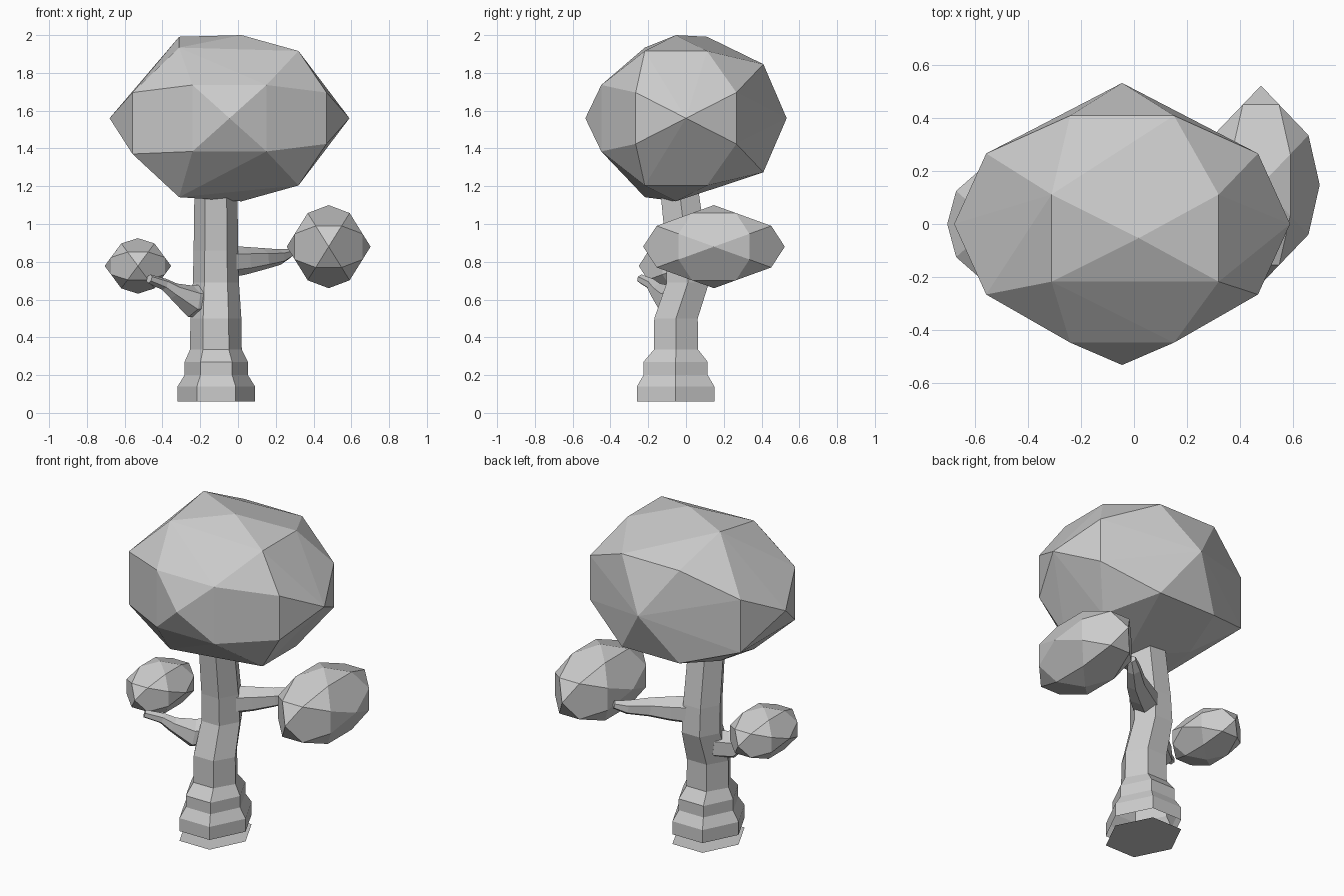
import bpy, bmesh, math
from mathutils import Vector

if "Cube" in bpy.data.objects:
    bpy.data.objects.remove(bpy.data.objects["Cube"])


def finish(name, bm):
    bmesh.ops.recalc_face_normals(bm, faces=bm.faces[:])
    me = bpy.data.meshes.new(name)
    bm.to_mesh(me)
    bm.free()
    ob = bpy.data.objects.new(name, me)
    bpy.context.collection.objects.link(ob)
    return ob


def loft(name, rings, cap_start=True):
    """Skin a list of equally sized point rings."""
    bm = bmesh.new()
    vs = [[bm.verts.new(p) for p in r] for r in rings]
    n = len(vs[0])
    for a, b in zip(vs, vs[1:]):
        for i in range(n):
            j = (i + 1) % n
            bm.faces.new((a[i], a[j], b[j], b[i]))
    bm.faces.new(vs[-1])
    if cap_start:
        bm.faces.new(vs[0])
    return finish(name, bm)


def hexagon(x, y, z, rx, ry):
    k = ry / math.sin(math.pi / 3)
    return [(x + rx * math.cos(i * math.pi / 3), y + k * math.sin(i * math.pi / 3), z)
            for i in range(6)]


def branch(name, path, sides=6):
    """Tapered tube along points (x, y, z, radius)."""
    pts = [Vector(p[:3]) for p in path]
    rings = []
    for i, p in enumerate(path):
        d = (pts[min(i + 1, len(pts) - 1)] - pts[max(i - 1, 0)]).normalized()
        side = d.cross(Vector((0, 0, 1))).normalized()
        up = side.cross(d)
        rings.append([pts[i] + p[3] * (math.cos(t) * side + math.sin(t) * up)
                      for t in (2 * math.pi * (k + .5) / sides for k in range(sides))])
    return loft(name, rings)


def foliage(name, centre, radii, warp=None):
    """Faceted blob: icosidodecahedron hull, optionally warped."""
    pts = []
    for s in (-1, 1):
        pts += [(s, 0, 0), (0, s, 0), (0, 0, s)]
        for t in (-1, 1):
            for u in (-1, 1):
                a, b, c = .809 * s, .5 * t, .309 * u
                pts += [(a, b, c), (c, a, b), (b, c, a)]
    bm = bmesh.new()
    for p in pts:
        q = warp(*p) if warp else p
        bm.verts.new([c + r * v for c, r, v in zip(centre, radii, q)])
    bmesh.ops.convex_hull(bm, input=bm.verts[:])
    loose = [v for v in bm.verts if not v.link_faces]
    bmesh.ops.delete(bm, geom=loose, context='VERTS')
    bmesh.ops.dissolve_limit(bm, angle_limit=.02, verts=bm.verts[:], edges=bm.edges[:])
    return finish(name, bm)


def crown_warp(x, y, z):
    if abs(z) > .7:                      # top and bottom corners
        y -= .1
        if abs(z) > .99:
            x += .1
        elif x < 0:
            x *= .84
            z = (.98 if y > 0 else .85) if z > 0 else (-.83 if y > 0 else -.95)
        else:
            x *= 1.15
    elif .7 < abs(y) < .99:              # back rises higher than the front
        z *= 1.3 if y > 0 else .8
        y *= .95 if y > 0 else 1.04
    elif .7 < abs(x) < .99 and x < 0 and z < 0:
        z = -.43
    return x, y, z


# Flat ground plate just below the open trunk
bm = bmesh.new()
bm.faces.new([bm.verts.new(p) for p in hexagon(-.115, -.055, 0, .205, .205)])
finish("ground_plate", bm)

# Stepped, bent six-sided trunk: x, y, z, rx, ry
trunk = [(-.115, -.055, .06, .205, .205), (-.115, -.055, .14, .205, .205),
         (-.115, -.055, .20, .168, .170), (-.115, -.055, .27, .168, .170),
         (-.117, -.053, .335, .137, .117), (-.117, -.053, .50, .135, .115),
         (-.117, .01, .69, .122, .112), (-.117, .003, .86, .118, .108),
         (-.117, -.04, 1.22, .113, .1)]
loft("trunk", [hexagon(*t) for t in trunk], cap_start=False)

# Side branches
branch("left_branch", [(-.17, -.02, .60, .085), (-.25, -.08, .59, .085),
                       (-.34, -.15, .645, .045), (-.39, -.18, .68, .032),
                       (-.47, -.24, .71, .024)])
branch("right_branch", [(-.06, .04, .80, .085), (.03, .10, .805, .075),
                        (.13, .17, .815, .058), (.22, .26, .825, .042),
                        (.275, .31, .845, .024)])

# Foliage
foliage("crown", (-.045, 0, 1.56), (.635, .533, .44), crown_warp)
foliage("right_foliage", (.48, .148, .88), (.222, .375, .22))
foliage("left_foliage", (-.53, 0, .778), (.176, .25, .147))
